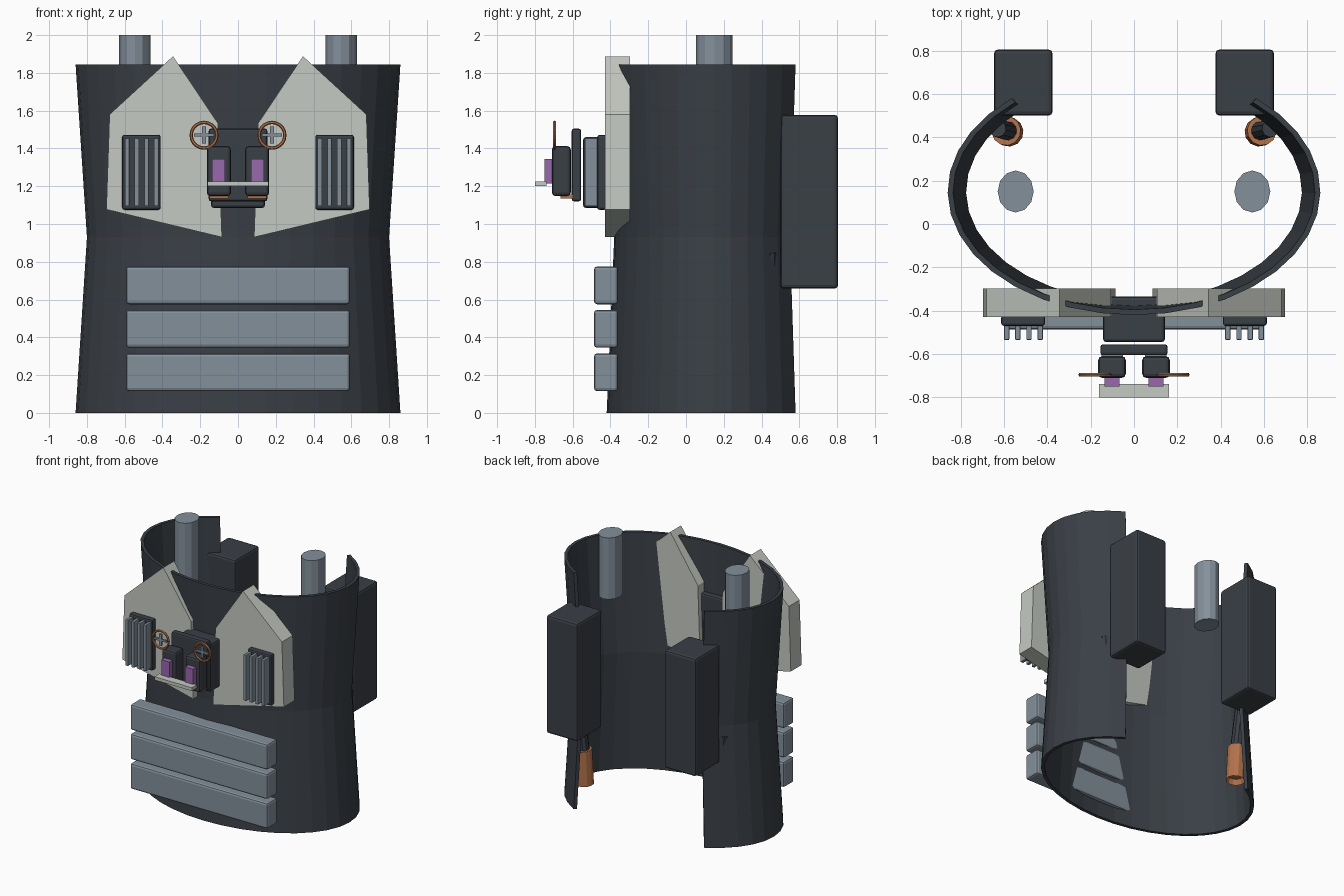
import bpy, bmesh, math
from mathutils import Vector

if "Cube" in bpy.data.objects:
    bpy.data.objects.remove(bpy.data.objects["Cube"])


def mat(name, rgb):
    m = bpy.data.materials.new(name)
    m.diffuse_color = (*rgb, 1)
    m.use_nodes = True
    m.node_tree.nodes["Principled BSDF"].inputs["Base Color"].default_value = m.diffuse_color
    return m


DARK = mat("charcoal", (0.042, 0.050, 0.061))
STEEL = mat("steel grey", (0.23, 0.28, 0.33))
PALE = mat("pale grey", (0.56, 0.59, 0.54))
COPPER = mat("copper", (0.45, 0.17, 0.07))
PURPLE = mat("purple", (0.32, 0.14, 0.42))


def finish(name, bm, material):
    bmesh.ops.recalc_face_normals(bm, faces=bm.faces)
    me = bpy.data.meshes.new(name)
    bm.to_mesh(me)
    bm.free()
    me.materials.append(material)
    ob = bpy.data.objects.new(name, me)
    bpy.context.collection.objects.link(ob)
    return ob


def box(name, x, y, z, material, bevel=0.0):
    """Box given by its (min, max) range on each axis."""
    bm = bmesh.new()
    bmesh.ops.create_cube(bm, size=1)
    for v in bm.verts:
        v.co = [sum(r) / 2 + c * (r[1] - r[0]) for c, r in zip(v.co, (x, y, z))]
    if bevel:
        bmesh.ops.bevel(bm, geom=bm.edges[:], offset=bevel, segments=2,
                        profile=0.5, affect='EDGES')
    return finish(name, bm, material)


def rod(name, a, b, r1, r2, material, sides=12, hollow=False):
    """Cylinder or cone from point a to point b."""
    a, b = Vector(a), Vector(b)
    bm = bmesh.new()
    bmesh.ops.create_cone(bm, cap_ends=True, segments=sides, radius1=r1,
                          radius2=r2, depth=(b - a).length)
    if hollow:
        bm.normal_update()
        low = min(bm.faces, key=lambda f: f.normal.z)
        bmesh.ops.inset_region(bm, faces=[low], thickness=r1 * 0.25)
        bmesh.ops.translate(bm, verts=low.verts, vec=(0, 0, 0.04))
    ob = finish(name, bm, material)
    ob.location = (a + b) / 2
    ob.rotation_euler = (b - a).to_track_quat('Z', 'Y').to_euler()
    return ob


# Torso shell: open at the back, pinched at the waist
bm = bmesh.new()
SEGS, HALF, THICK = 28, math.radians(139), 0.025
loops = []
for z, s in ((0, 1), (0.93, 0.93), (1.845, 1)):
    for inset in (0, THICK):
        row = []
        for i in range(SEGS + 1):
            t = -HALF + 2 * HALF * i / SEGS
            row.append(bm.verts.new(((0.86 * s - inset) * math.sin(t),
                                     0.15 - (0.57 * s - inset) * math.cos(t), z)))
        loops.append(row)
o0, i0, o1, i1, o2, i2 = loops
for p, q in ((o0, o1), (o1, o2), (i0, i1), (i1, i2), (o0, i0), (o2, i2)):
    for k in range(SEGS):
        bm.faces.new((p[k], p[k + 1], q[k + 1], q[k]))
for k in (0, SEGS):
    bm.faces.new((o0[k], o1[k], i1[k], i0[k]))
    bm.faces.new((o1[k], o2[k], i2[k], i1[k]))
finish("torso_shell", bm, DARK)

# Stomach bars
for i in range(3):
    z = 0.115 + 0.23 * i
    box(f"stomach_bar_{i + 1}", (-0.593, 0.593), (-0.487, -0.36), (z, z + 0.2), STEEL, 0.016)

# Chest unit: body and face plate
box("chest_unit", (-0.143, 0.143), (-0.545, -0.335), (1.085, 1.46), DARK, 0.015)
box("chest_plate", (-0.155, 0.155), (-0.605, -0.555), (1.12, 1.505), DARK, 0.012)
box("chest_shelf", (-0.162, 0.162), (-0.80, -0.738), (1.2, 1.226), PALE)

LAPEL = ((0.344, 1.888), (0.68, 1.58), (0.697, 1.077), (0.085, 0.93), (0.106, 1.533))

for side, s in (("left", -1), ("right", 1)):
    def span(a, b):
        return tuple(sorted((s * a, s * b)))

    # Angular chest panel
    bm = bmesh.new()
    f = bm.faces.new([bm.verts.new((s * x, -0.43, z)) for x, z in LAPEL])
    ext = bmesh.ops.extrude_face_region(bm, geom=[f], use_keep_orig=True)
    bmesh.ops.translate(bm, vec=(0, 0.133, 0),
                        verts=[v for v in ext["geom"] if isinstance(v, bmesh.types.BMVert)])
    finish(f"{side}_chest_panel", bm, PALE)

    # Vent with four slats
    box(f"{side}_vent", span(0.41, 0.613), (-0.47, -0.42), (1.075, 1.472), DARK, 0.012)
    for i in range(4):
        x = 0.433 + 0.0515 * i
        box(f"{side}_vent_slat_{i + 1}", span(x - 0.012, x + 0.012), (-0.535, -0.465),
            (1.095, 1.455), STEEL, 0.004)

    # Gauge block, light and copper strip
    box(f"{side}_gauge_block", span(0.038, 0.165), (-0.71, -0.61), (1.148, 1.412), DARK, 0.018)
    box(f"{side}_gauge_light", span(0.068, 0.137), (-0.75, -0.705), (1.215, 1.345), PURPLE)
    box(f"{side}_copper_strip", span(0.05, 0.15), (-0.665, -0.6), (1.135, 1.155), COPPER)

    # Valve wheel with crossed spokes
    bpy.ops.mesh.primitive_torus_add(major_radius=0.068, minor_radius=0.009,
                                     major_segments=20, minor_segments=6,
                                     location=(s * 0.18, -0.695, 1.47),
                                     rotation=(math.pi / 2, 0, 0))
    wheel = bpy.context.object
    wheel.name = f"{side}_valve_wheel"
    wheel.data.materials.append(COPPER)
    for name, w, h in (("upright", 0.01, 0.045), ("cross", 0.052, 0.008)):
        box(f"{side}_valve_{name}_spoke", span(0.18 - w, 0.18 + w), (-0.702, -0.688),
            (1.47 - h, 1.47 + h), STEEL)

    # Shoulder post
    post = rod(f"{side}_shoulder_post", (s * 0.546, 0.15, 1.52), (s * 0.546, 0.15, 2.0),
               1, 1, STEEL)
    post.scale = (0.083, 0.097, 1)

    # Back pack
    box(f"{side}_back_pack", span(0.376, 0.646), (0.5, 0.805), (0.658, 1.578), DARK, 0.018)

    # Hip handle with copper socket
    rod(f"{side}_hip_handle", (s * 0.582, 0.43, 0.38), (s * 0.63, 0.44, 0.85),
        0.045, 0.04, DARK, 10)
    rod(f"{side}_hip_socket", (s * 0.578, 0.425, 0.14), (s * 0.59, 0.43, 0.41),
        0.068, 0.068, COPPER, 12, True)
